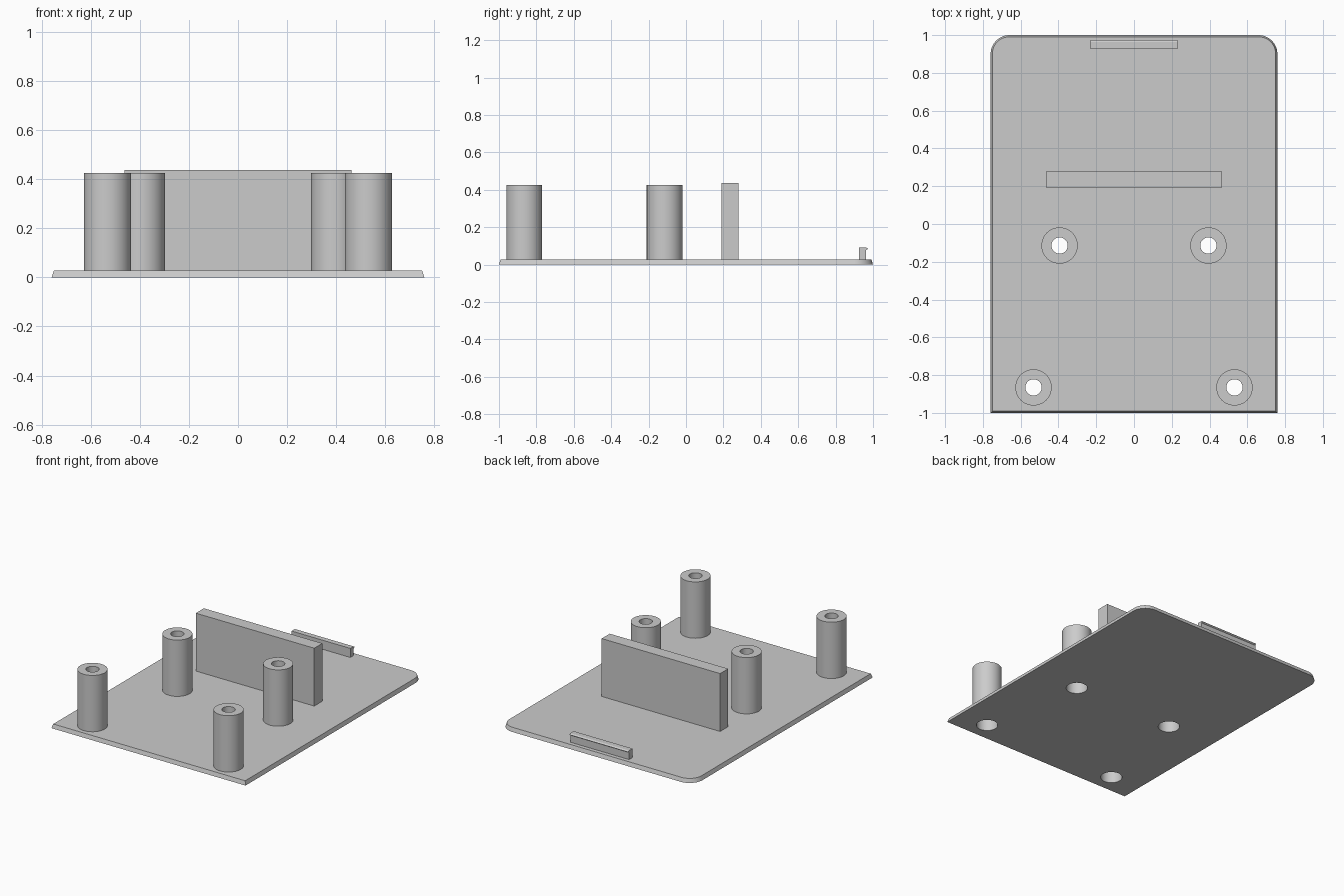
import bpy, bmesh, math

cube = bpy.data.objects.get("Cube")
if cube:
    bpy.data.objects.remove(cube, do_unlink=True)

grey = bpy.data.materials.new("plain grey")
grey.use_nodes = True
grey.diffuse_color = (0.6, 0.6, 0.6, 1)
grey.node_tree.nodes["Principled BSDF"].inputs["Base Color"].default_value = (0.6, 0.6, 0.6, 1)

HALF_X, HALF_Y = 0.759, 1.0
PLATE_TOP = 0.028
POST_TOP = 0.426
HOLE_R = 0.07
SIDES = 64
POSTS = [(s * x, y) for x, y in ((0.394, -0.114), (0.532, -0.865)) for s in (-1, 1)]


def finish(name, bm):
    bmesh.ops.recalc_face_normals(bm, faces=bm.faces)
    mesh = bpy.data.meshes.new(name)
    bm.to_mesh(mesh)
    bm.free()
    mesh.materials.append(grey)
    obj = bpy.data.objects.new(name, mesh)
    bpy.context.collection.objects.link(obj)
    return obj


def smooth(obj):
    bpy.ops.object.select_all(action='DESELECT')
    obj.select_set(True)
    bpy.context.view_layer.objects.active = obj
    bpy.ops.object.shade_smooth_by_angle(angle=math.radians(30))


def loft(bm, rings, caps=True, closed=False):
    """Skin a list of equal-length point rings."""
    loops = [[bm.verts.new(p) for p in ring] for ring in rings]
    n = len(loops[0])
    pairs = list(zip(loops, loops[1:]))
    if closed:
        pairs.append((loops[-1], loops[0]))
    for a, b in pairs:
        for i in range(n):
            j = (i + 1) % n
            bm.faces.new((a[i], a[j], b[j], b[i]))
    if caps:
        bm.faces.new(loops[0])
        bm.faces.new(loops[-1])


def circle(r, z, x=0, y=0):
    steps = [2 * math.pi * i / SIDES for i in range(SIDES)]
    return [(x + r * math.cos(a), y + r * math.sin(a), z) for a in steps]


def plate_outline(inset, z, radius=0.1, steps=12):
    """Square front corners, rounded back corners."""
    hx, hy = HALF_X - inset, HALF_Y - inset
    r = radius - inset
    pts = [(-hx, -hy, z), (hx, -hy, z)]
    for side, start in ((1, 0), (-1, math.pi / 2)):
        for i in range(steps + 1):
            a = start + math.pi / 2 * i / steps
            pts.append((side * (hx - r) + r * math.cos(a), hy - r + r * math.sin(a), z))
    return pts


def extrude_x(name, profile, half):
    bm = bmesh.new()
    loft(bm, [[(x, y, z) for y, z in profile] for x in (-half, half)])
    return finish(name, bm)


# Tapered base plate with screw holes
bm = bmesh.new()
loft(bm, [plate_outline(0, 0), plate_outline(0.009, PLATE_TOP)])
plate = finish("base_plate", bm)

bm = bmesh.new()
for x, y in POSTS:
    loft(bm, [circle(HOLE_R, -0.1, x, y), circle(HOLE_R, 0.1, x, y)])
cutter = finish("hole_cutter", bm)
cutter.hide_render = True
cut = plate.modifiers.new("holes", 'BOOLEAN')
cut.operation = 'DIFFERENCE'
cut.solver = 'EXACT'
cut.object = cutter
bpy.context.view_layer.objects.active = plate
bpy.ops.object.modifier_apply(modifier="holes")
bpy.data.objects.remove(cutter, do_unlink=True)
smooth(plate)

# Hollow screw posts: wide recess below, narrow bore at the top
post_profile = [(0.096, PLATE_TOP), (0.096, POST_TOP), (0.043, POST_TOP),
                (0.043, 0.33), (HOLE_R, 0.33), (HOLE_R, PLATE_TOP)]
for (x, y), label in zip(POSTS, ("back_right", "back_left", "front_right", "front_left")):
    bm = bmesh.new()
    loft(bm, [circle(r, z) for r, z in post_profile], caps=False, closed=True)
    post = finish("screw_post_" + label, bm)
    post.location = (x, y, 0)
    smooth(post)

# Upright support wall
extrude_x("support_wall", [(0.19, 0.02), (0.28, 0.02), (0.28, 0.437), (0.19, 0.437)], 0.463)

# Latch bar with a small pointed lip on its back
extrude_x("latch_bar", [(0.926, 0.02), (0.963, 0.02), (0.963, 0.078),
                        (0.974, 0.085), (0.963, 0.092), (0.926, 0.092)], 0.23)
